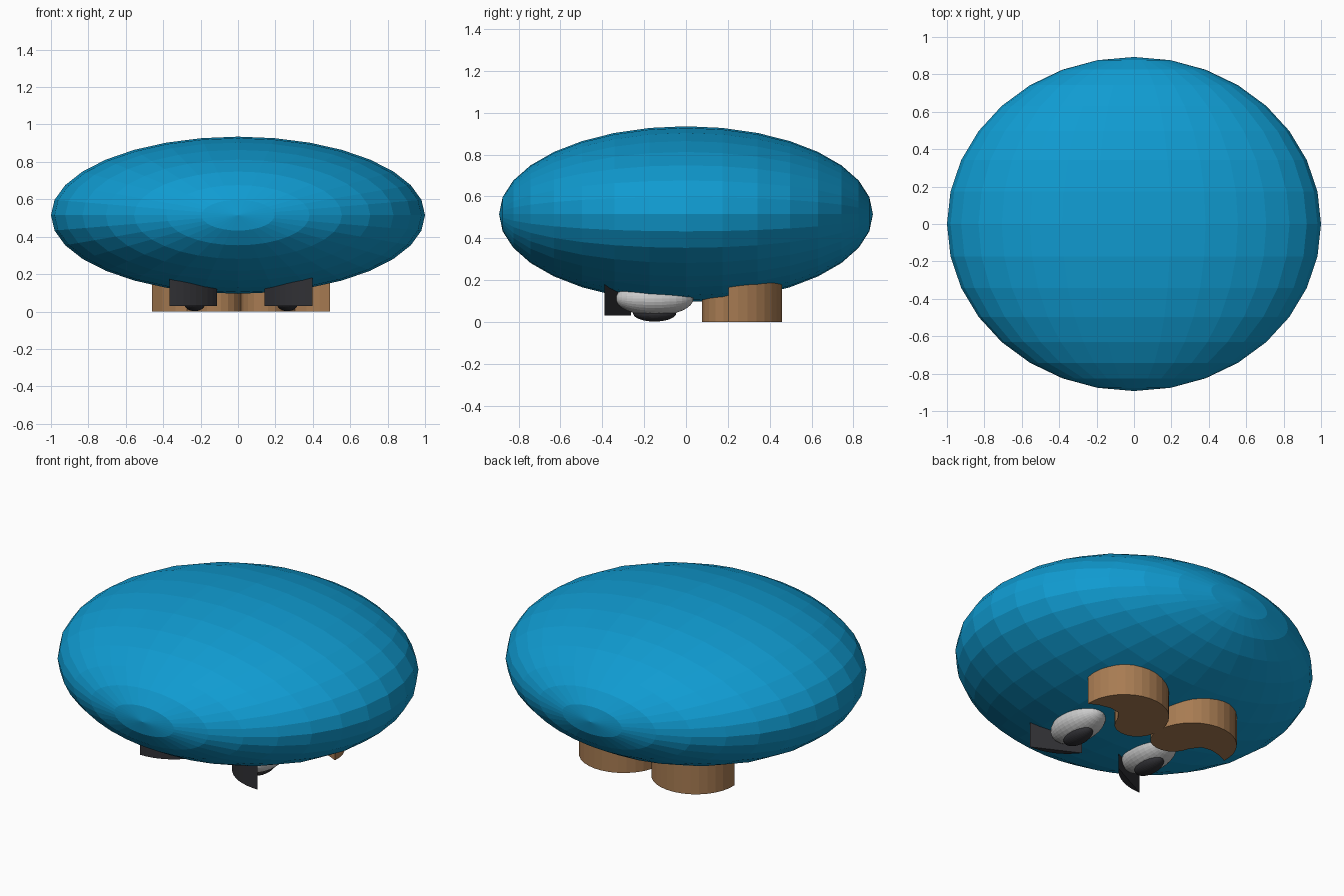
import bpy
import bmesh
from math import sin, cos, radians, pi
from mathutils import Matrix

if "Cube" in bpy.data.objects:
    bpy.data.objects.remove(bpy.data.objects["Cube"])


def material(name, rgb):
    mat = bpy.data.materials.new(name)
    mat.use_nodes = True
    mat.diffuse_color = (*rgb, 1)
    mat.node_tree.nodes["Principled BSDF"].inputs["Base Color"].default_value = (*rgb, 1)
    return mat


def finish(name, bm, mat):
    bmesh.ops.recalc_face_normals(bm, faces=bm.faces)
    mesh = bpy.data.meshes.new(name)
    bm.to_mesh(mesh)
    bm.free()
    mesh.materials.append(mat)
    obj = bpy.data.objects.new(name, mesh)
    bpy.context.collection.objects.link(obj)


def ellipsoid(name, centre, radii, mat):
    """Faceted ellipsoid with its poles along y."""
    bm = bmesh.new()
    bmesh.ops.create_uvsphere(bm, u_segments=32, v_segments=16, radius=1)
    bm.transform(Matrix.Translation(centre) @ Matrix.Diagonal((*radii, 1))
                 @ Matrix.Rotation(pi / 2, 4, 'X'))
    finish(name, bm, mat)


def slab(name, outline, bottom, top, mat):
    """Plan outline extruded upwards."""
    bm = bmesh.new()
    face = bm.faces.new([bm.verts.new((x, y, bottom)) for x, y in outline])
    new = bmesh.ops.extrude_face_region(bm, geom=[face])["geom"]
    verts = [v for v in new if isinstance(v, bmesh.types.BMVert)]
    bmesh.ops.translate(bm, verts=verts, vec=(0, 0, top - bottom))
    finish(name, bm, mat)


def arc(cx, cy, r, start, end, steps):
    angles = [radians(start + (end - start) * i / steps) for i in range(steps + 1)]
    return [(cx + r * cos(a), cy + r * sin(a)) for a in angles]


blue = material("blue", (0.005, 0.33, 0.64))
brown = material("brown", (0.39, 0.2, 0.085))
white = material("white", (0.8, 0.8, 0.8))
black = material("black", (0.03, 0.03, 0.035))

# Head lying face down
ellipsoid("head", (0, 0, 0.515), (1, 0.893, 0.42), blue)

# Moustache half: big upper arc, small inner lobe, shallow notch to the tip
curl = arc(0.236, 0.22, 0.24, -4, 184, 17)
curl += arc(0.125, 0.2, 0.125, 190, 350, 9)
curl += [(0.29, 0.235), (0.35, 0.245), (0.42, 0.23)]

# Eyebrow: thin segment bulging towards the front
inner, outer, bulge = (0.127, -0.262), (0.383, -0.39), 0.035
brow = []
for i in range(9):
    t = i / 8
    lift = bulge * 4 * t * (1 - t)
    brow.append((inner[0] + (outer[0] - inner[0]) * t - lift * 0.45,
                 inner[1] + (outer[1] - inner[1]) * t - lift * 0.89))

# The face features sit slightly to the left of the middle
shift = 0.016
for side, sign in (("left", 1), ("right", -1)):
    def place(points):
        return [(shift + sign * x, y) for x, y in points]

    x = shift + sign * 0.248
    ellipsoid(side + "_eye", (x, -0.15, 0.112), (0.113, 0.186, 0.082), white)
    ellipsoid(side + "_pupil", (x, -0.15, 0.042), (0.056, 0.103, 0.04), black)
    slab(side + "_eyebrow", place(brow), 0.03, 0.24, black)
    slab(side + "_moustache", place(curl), 0, 0.24, brown)
